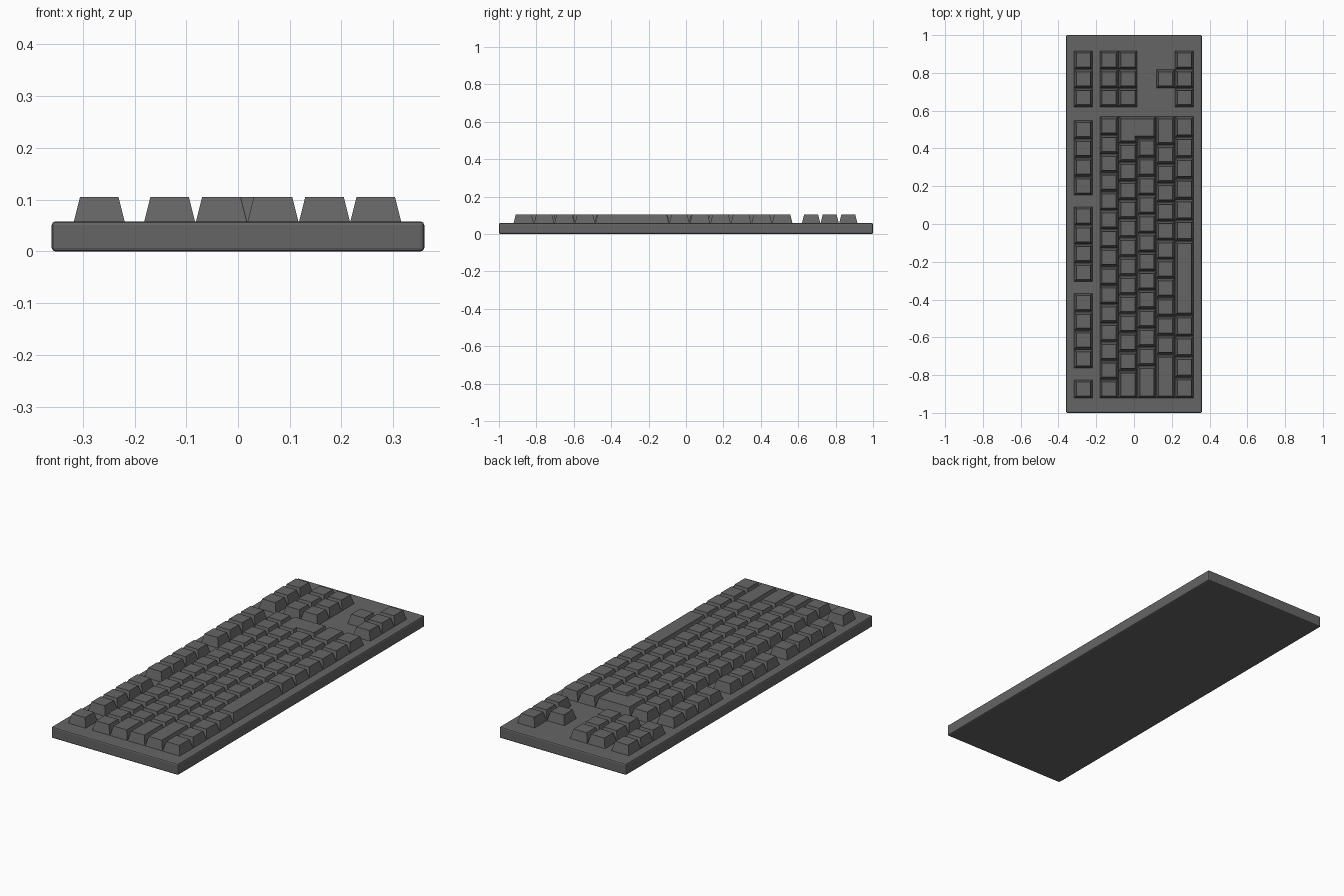
import bpy, bmesh

if "Cube" in bpy.data.objects:
    bpy.data.objects.remove(bpy.data.objects["Cube"])

U = 0.0995                 # one key unit
Y0 = -0.923                # start of every row along y
Z0, Z1 = 0.055, 0.105      # key foot and key top
INSET = 0.0125             # taper of the caps
ROW_X = [-0.318, -0.182, -0.082, 0.018, 0.1175, 0.2165]   # left edge of each row

grey = bpy.data.materials.new("dark_grey")
grey.diffuse_color = (0.13, 0.13, 0.13, 1)
grey.use_nodes = True
grey.node_tree.nodes["Principled BSDF"].inputs["Base Color"].default_value = grey.diffuse_color


def finish(bm, name):
    bmesh.ops.recalc_face_normals(bm, faces=bm.faces)
    me = bpy.data.meshes.new(name)
    bm.to_mesh(me)
    bm.free()
    ob = bpy.data.objects.new(name, me)
    me.materials.append(grey)
    bpy.context.collection.objects.link(ob)
    return ob


def loft(bm, foot, top):
    """Tapered solid between two outlines."""
    a = [bm.verts.new((x, y, Z0)) for x, y in foot]
    b = [bm.verts.new((x, y, Z1)) for x, y in top]
    bm.faces.new(a[::-1])
    bm.faces.new(b)
    n = len(a)
    for i in range(n):
        j = (i + 1) % n
        bm.faces.new((a[i], a[j], b[j], b[i]))


def cap(bm, row, start, end):
    """Rectangular keycap spanning start..end units along its row."""
    x0, x1 = ROW_X[row], ROW_X[row] + U
    y0, y1 = Y0 + start * U + 0.0004, Y0 + end * U - 0.0004
    i = INSET
    loft(bm, [(x0, y0), (x1, y0), (x1, y1), (x0, y1)],
         [(x0 + i, y0 + i), (x1 - i, y0 + i), (x1 - i, y1 - i), (x0 + i, y1 - i)])


def run(bm, row, start, end, count):
    """Equal keys filling a stretch of a row."""
    w = (end - start) / count
    for k in range(count):
        cap(bm, row, start + k * w, start + (k + 1) * w)


# body slab with softened edges
bm = bmesh.new()
bmesh.ops.create_cube(bm, size=1)
for v in bm.verts:
    v.co = (v.co.x * 0.72, v.co.y * 2.0, (v.co.z + 0.5) * 0.058)
bmesh.ops.bevel(bm, geom=bm.edges[:], offset=0.007, segments=2, profile=0.5, affect='EDGES')
finish(bm, "case")

# function row
bm = bmesh.new()
cap(bm, 0, 0, 1)
for s in (1.6, 6.2, 10.8):
    run(bm, 0, s, s + 4, 4)
finish(bm, "function_keys")

# main block rows
bm = bmesh.new()
run(bm, 1, 0, 15, 15)
finish(bm, "number_row_keys")

bm = bmesh.new()
cap(bm, 2, 0, 1.47)
run(bm, 2, 1.47, 13.58, 12)
finish(bm, "upper_letter_keys")

bm = bmesh.new()
cap(bm, 3, 0, 1.72)
run(bm, 3, 1.72, 13.82, 12)
finish(bm, "middle_letter_keys")

bm = bmesh.new()
cap(bm, 4, 0, 2.32)
run(bm, 4, 2.32, 13.48, 11)
cap(bm, 4, 13.48, 15)
finish(bm, "lower_letter_keys")

bm = bmesh.new()
run(bm, 5, 0, 4.4, 4)
run(bm, 5, 8.37, 15, 6)
finish(bm, "modifier_keys")

bm = bmesh.new()
cap(bm, 5, 4.4, 8.37)
finish(bm, "space_bar")

# L-shaped enter key
bm = bmesh.new()
xa, xb, xc = ROW_X[2], ROW_X[3], ROW_X[3] + U
ya, yb, yc = Y0 + 13.58 * U, Y0 + 13.82 * U, Y0 + 15 * U
i = INSET
loft(bm, [(xa, ya), (xb, ya), (xb, yb), (xc, yb), (xc, yc), (xa, yc)],
     [(xa + i, ya + i), (xb - i, ya + i), (xb - i, yb + i),
      (xc - i, yb + i), (xc - i, yc - i), (xa + i, yc - i)])
finish(bm, "enter_key")

# navigation block and arrows
bm = bmesh.new()
for row in (0, 1, 2):
    run(bm, row, 15.5, 18.5, 3)
finish(bm, "navigation_keys")

bm = bmesh.new()
cap(bm, 4, 16.5, 17.5)
run(bm, 5, 15.5, 18.5, 3)
finish(bm, "arrow_keys")
